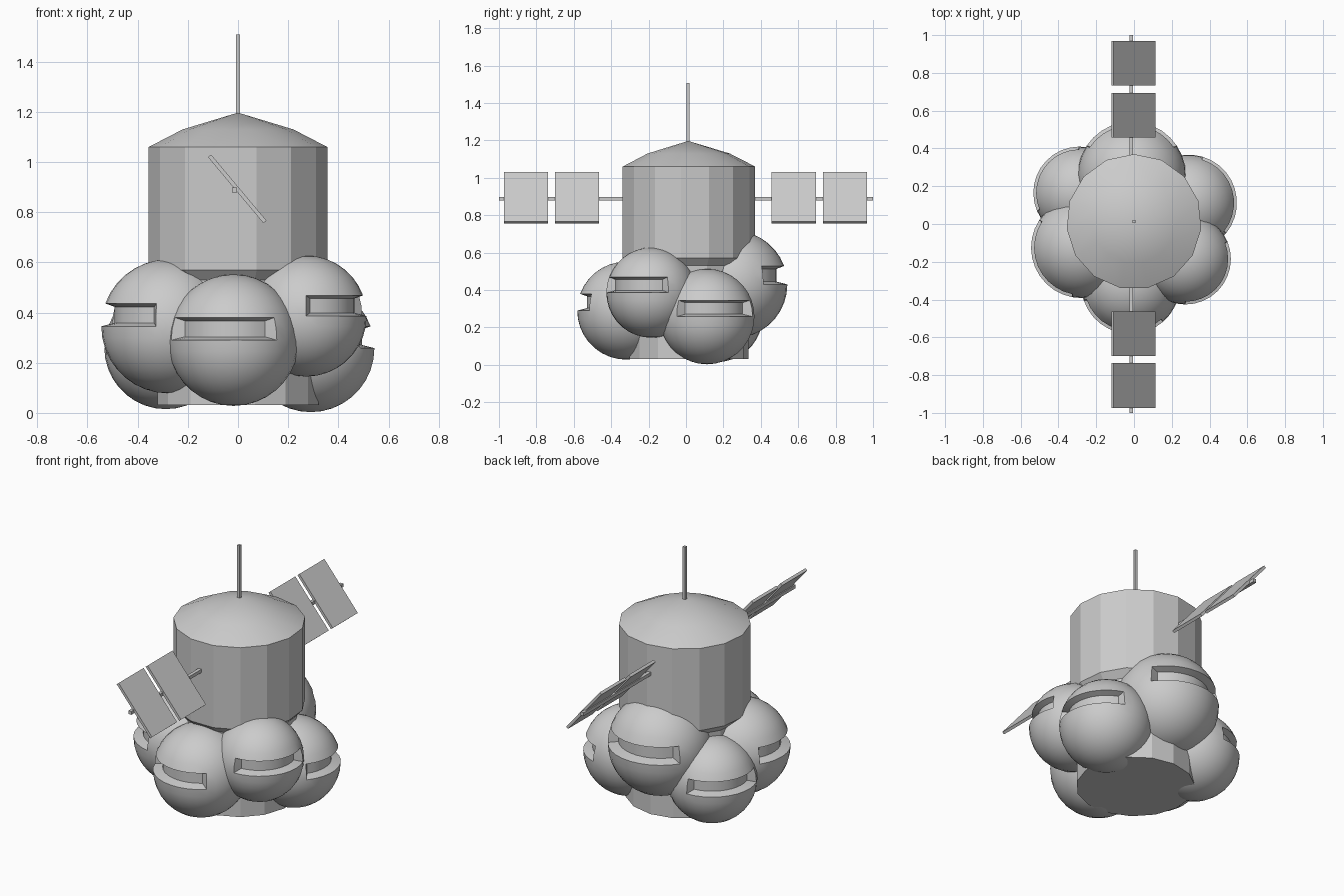
import bpy, bmesh, math
from mathutils import Matrix, Vector

if "Cube" in bpy.data.objects:
    bpy.data.objects.remove(bpy.data.objects["Cube"])

CY = 0.012   # hull axis sits slightly behind the origin
SIDES = 15


def finish(bm, name, smooth=None):
    bmesh.ops.recalc_face_normals(bm, faces=bm.faces)
    me = bpy.data.meshes.new(name)
    bm.to_mesh(me)
    bm.free()
    ob = bpy.data.objects.new(name, me)
    bpy.context.collection.objects.link(ob)
    if smooth is not None:
        bpy.ops.object.select_all(action='DESELECT')
        ob.select_set(True)
        bpy.context.view_layer.objects.active = ob
        bpy.ops.object.shade_smooth_by_angle(angle=math.radians(smooth))
    return ob


def lathe(name, profile, smooth=None):
    """Revolve (radius, z) points; a corner points to the back."""
    bm = bmesh.new()
    rings = []
    for r, z in profile:
        n = SIDES if r > 0 else 1
        rings.append([bm.verts.new((r * math.sin(math.tau * i / SIDES),
                                    CY + r * math.cos(math.tau * i / SIDES), z))
                      for i in range(n)])
    for a, b in zip(rings, rings[1:]):
        for i in range(SIDES):
            j = (i + 1) % SIDES
            if len(b) == 1:
                bm.faces.new((a[i], a[j], b[0]))
            else:
                bm.faces.new((a[i], a[j], b[j], b[i]))
    bm.faces.new(rings[0])
    return finish(bm, name, smooth)


def box(name, size, loc, tilt=0.0):
    bm = bmesh.new()
    m = (Matrix.Translation(loc) @ Matrix.Rotation(tilt, 4, 'Y')
         @ Matrix.Diagonal((*size, 1)))
    bmesh.ops.create_cube(bm, size=1, matrix=m)
    return finish(bm, name)


def pod(name, centre, r, facing):
    """Sphere with a recessed slot window just above its equator."""
    bm = bmesh.new()
    bmesh.ops.create_uvsphere(bm, u_segments=32, v_segments=18, radius=1)
    half, top = math.radians(56.25), math.sin(math.radians(20))
    patch = []
    for f in bm.faces:
        c = f.calc_center_median()
        if 0 < c.z < top and abs(math.atan2(c.y, c.x)) < half:
            patch.append(f)
    res = bmesh.ops.extrude_face_region(bm, geom=patch)
    old = [f for f in patch if f.is_valid]
    if old:
        bmesh.ops.delete(bm, geom=old, context='FACES')
    # sink the floor and narrow it
    for v in res['geom']:
        if isinstance(v, bmesh.types.BMVert):
            a = math.atan2(v.co.y, v.co.x) * 0.92
            z = top / 2 + (v.co.z - top / 2) * 0.7
            v.co = Vector((0.8 * math.cos(a), 0.8 * math.sin(a), z))
    m = (Matrix.Translation(centre) @ Matrix.Rotation(math.radians(facing), 4, 'Z')
         @ Matrix.Scale(r, 4))
    bmesh.ops.transform(bm, matrix=m, verts=bm.verts)
    return finish(bm, name, 30)


# Hull: narrow base, chamfered step, wide upper drum
lathe("hull", [(0.322, 0.032), (0.322, 0.53), (0.358, 0.57), (0.358, 1.06)])

# Shallow domed roof
lathe("roof", [(0.358, 1.06), (0.222, 1.13), (0, 1.197)], 30)

# Antenna mast
box("antenna", (0.016, 0.016, 0.328), (0, CY, 1.344))

# Ring of spherical pods
for name, centre, r, facing in [
    ("pod_front", (-0.018, -0.32, 0.29), 0.262, 255),
    ("pod_front_right", (0.272, -0.185, 0.386), 0.241, -34),
    ("pod_front_left", (-0.278, -0.125, 0.345), 0.267, 203),
    ("pod_back_right", (0.29, 0.112, 0.258), 0.255, 17),
    ("pod_back", (-0.012, 0.255, 0.43), 0.287, 90),
    ("pod_back_left", (-0.288, 0.165, 0.26), 0.245, 147),
]:
    pod(name, centre, r, facing)

# Panel arm and tilted solar panels
box("panel_arm", (0.02, 2.0, 0.02), (-0.014, 0, 0.888))
for i, y in enumerate((-0.855, -0.582, 0.576, 0.85)):
    box(f"solar_panel_{i + 1}", (0.344, 0.236, 0.016), (-0.003, y, 0.893),
        math.radians(50))
